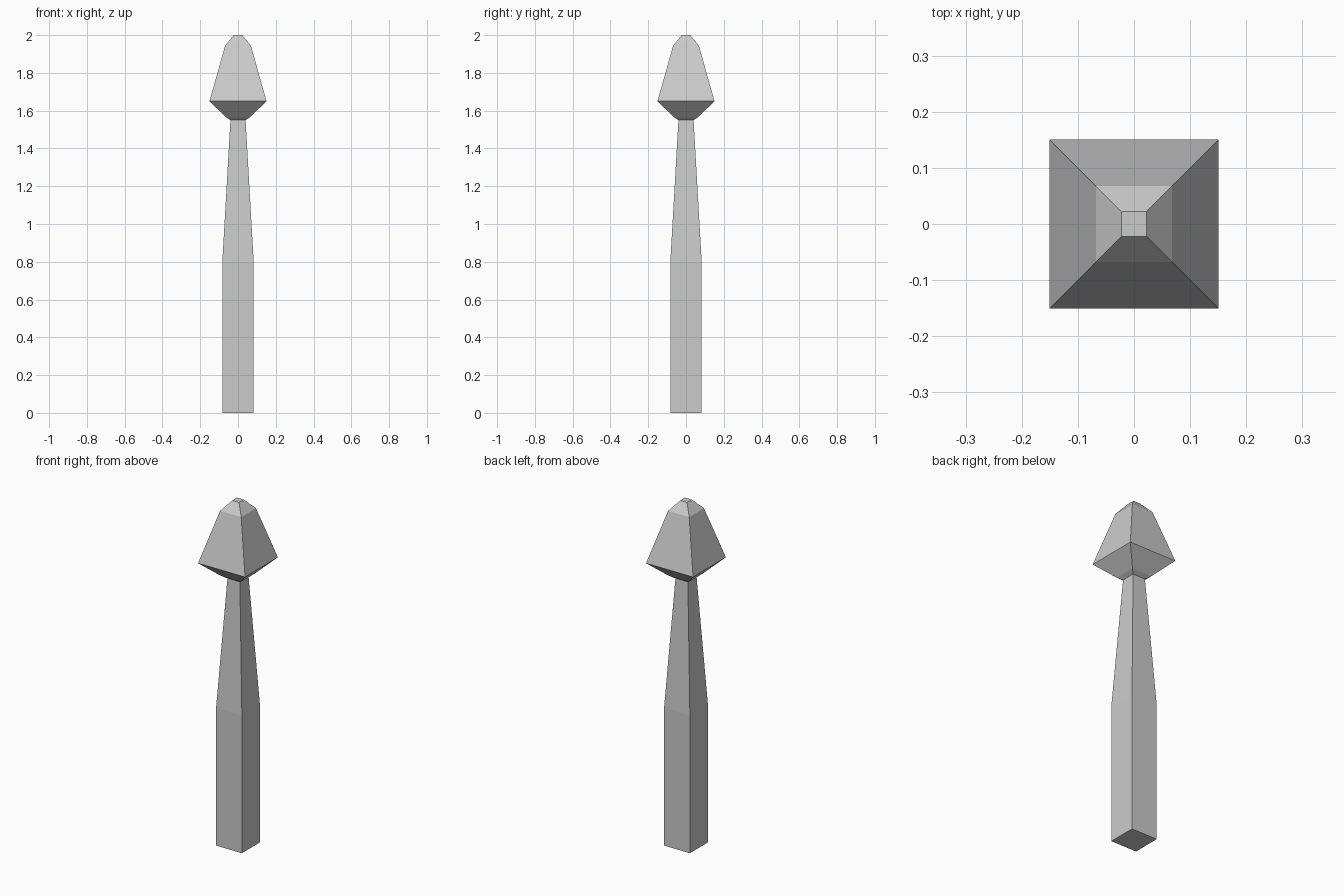
import bpy, bmesh

if "Cube" in bpy.data.objects:
    bpy.data.objects.remove(bpy.data.objects["Cube"])


def square_loft(name, profile):
    """Stack square rings given as (half width, height) and cap both ends."""
    bm = bmesh.new()
    rings = [[bm.verts.new((sx * h, sy * h, z))
              for sx, sy in ((-1, -1), (1, -1), (1, 1), (-1, 1))]
             for h, z in profile]
    for low, high in zip(rings, rings[1:]):
        for i in range(4):
            j = (i + 1) % 4
            bm.faces.new((low[i], low[j], high[j], high[i]))
    bm.faces.new(rings[0][::-1])
    bm.faces.new(rings[-1])
    mesh = bpy.data.meshes.new(name)
    bm.to_mesh(mesh)
    bm.free()
    obj = bpy.data.objects.new(name, mesh)
    bpy.context.collection.objects.link(obj)
    return obj


# Straight square post tapering into a thin neck
square_loft("shaft", [(0.083, 0.0), (0.083, 0.8), (0.04, 1.55)])

# Flared bud-shaped head with a blunt tip
square_loft("head", [(0.04, 1.55), (0.063, 1.565), (0.151, 1.65),
                     (0.068, 1.945), (0.022, 2.0)])
